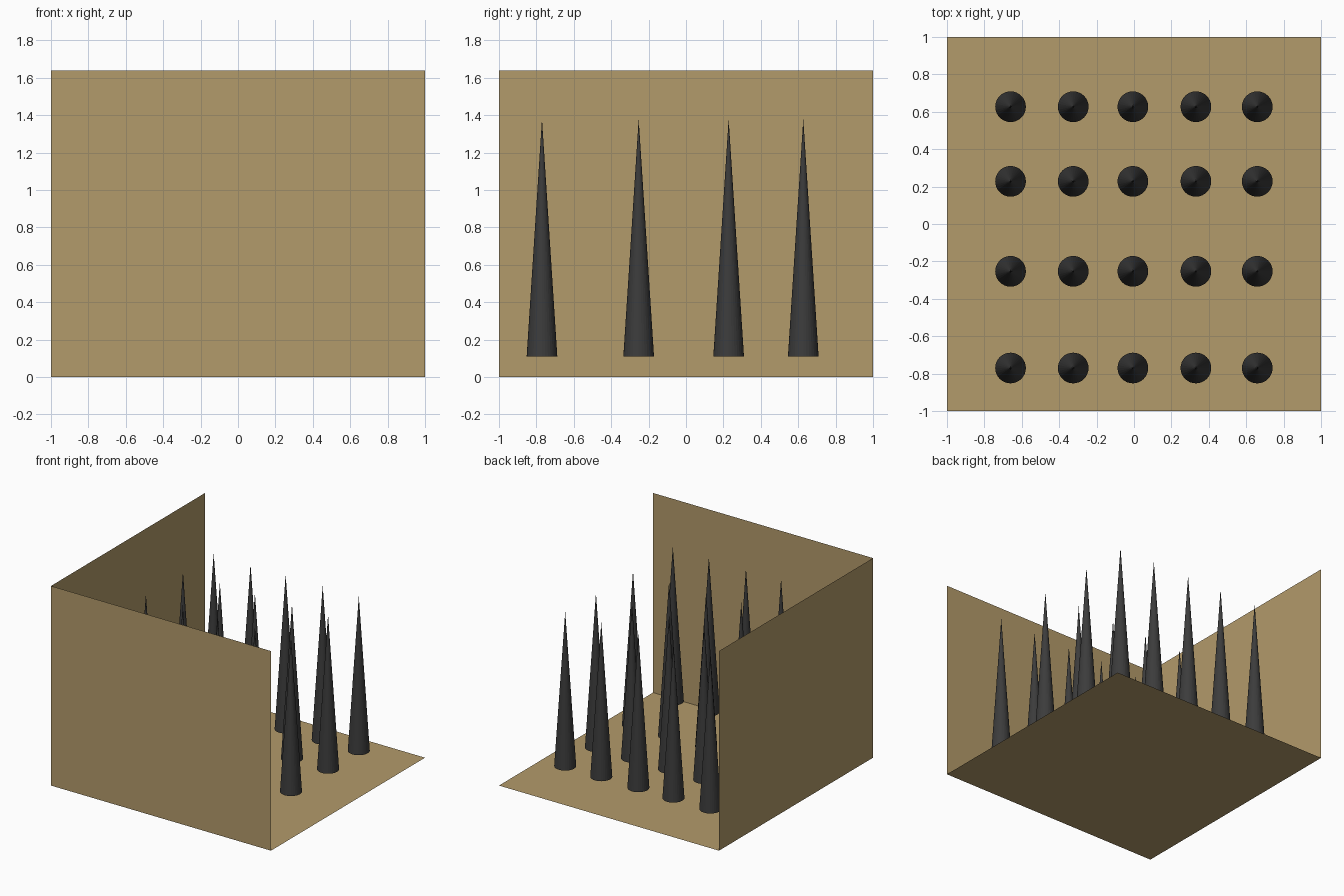
import bpy
from math import radians

if "Cube" in bpy.data.objects:
    bpy.data.objects.remove(bpy.data.objects["Cube"])

HEIGHT = 1.64
BASE_Z, TIP_Z, RADIUS = 0.11, 1.38, 0.082


def material(name, color):
    mat = bpy.data.materials.new(name)
    mat.diffuse_color = (*color, 1)
    mat.use_nodes = True
    mat.node_tree.nodes["Principled BSDF"].inputs["Base Color"].default_value = mat.diffuse_color
    return mat


tan = material("tan_board", (0.45, 0.325, 0.145))
dark = material("dark_spike", (0.045, 0.045, 0.045))


def panel(name, location, rotation, height):
    """Thin sheet 2 wide and `height` deep."""
    bpy.ops.mesh.primitive_plane_add(size=1, location=location, rotation=rotation)
    ob = bpy.context.object
    ob.name = name
    ob.scale = (2, height, 1)
    ob.data.materials.append(tan)


# Floor and two walls, open at the right and back
panel("floor", (0, 0, 0), (0, 0, 0), 2)
panel("front_wall", (0, -1, HEIGHT / 2), (radians(90), 0, 0), HEIGHT)
panel("left_wall", (-1, 0, HEIGHT / 2), (radians(90), 0, radians(-90)), HEIGHT)

# Grid of spikes hovering just above the floor
for row, y in enumerate((-0.77, -0.253, 0.228, 0.627)):
    for col, x in enumerate((-0.66, -0.325, -0.006, 0.331, 0.659)):
        bpy.ops.mesh.primitive_cone_add(
            vertices=32, radius1=RADIUS, radius2=0, depth=TIP_Z - BASE_Z,
            location=(x, y, (BASE_Z + TIP_Z) / 2))
        spike = bpy.context.object
        spike.name = f"spike_{row + 1}_{col + 1}"
        spike.data.materials.append(dark)
